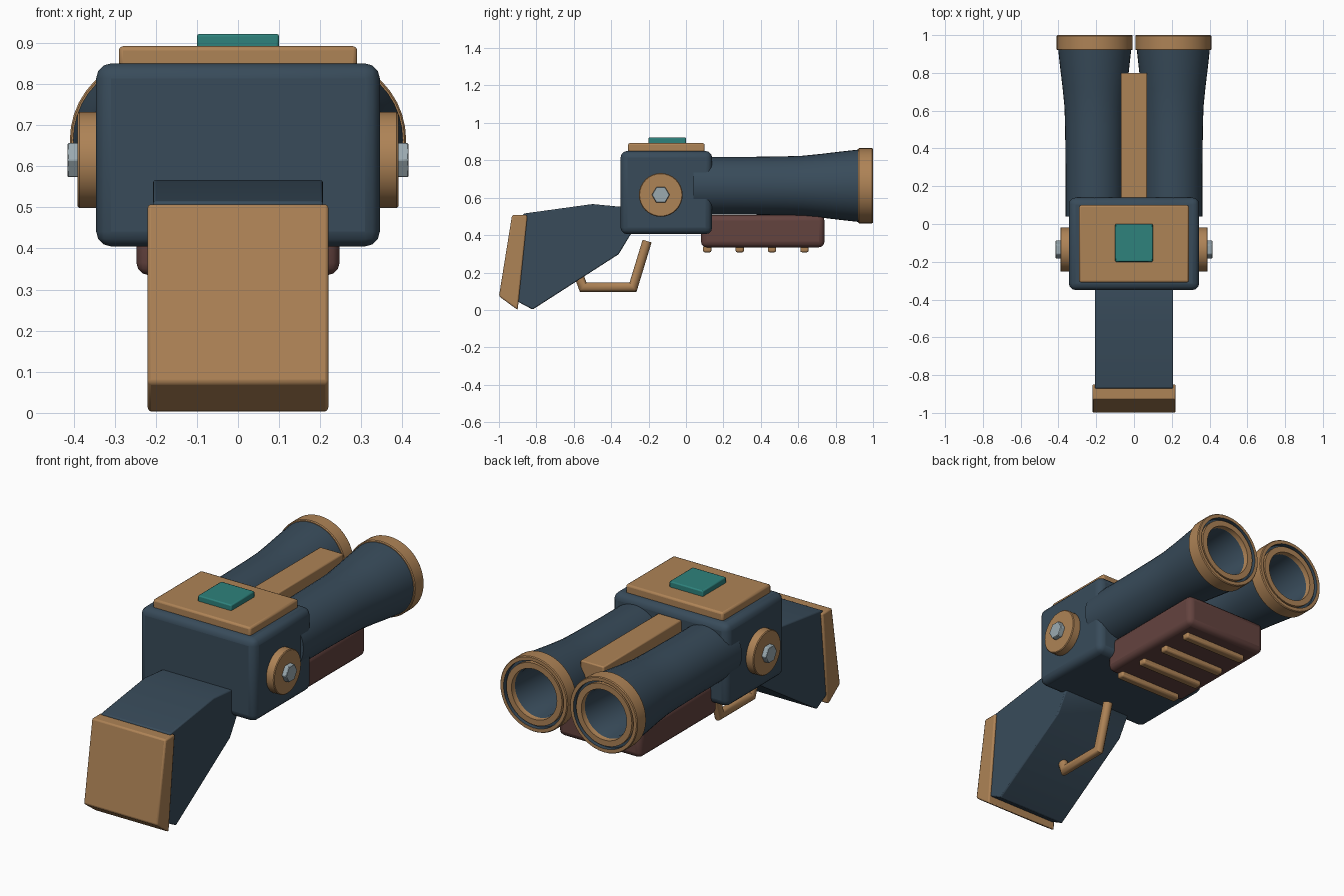
import bpy, bmesh, math
from mathutils import Vector

if "Cube" in bpy.data.objects:
    bpy.data.objects.remove(bpy.data.objects["Cube"])


def material(name, r, g, b):
    m = bpy.data.materials.new(name)
    m.diffuse_color = [(c / 255 / 12.92) if c < 11 else ((c / 255 + 0.055) / 1.055) ** 2.4
                       for c in (r, g, b)] + [1]
    m.use_nodes = True
    m.node_tree.nodes["Principled BSDF"].inputs["Base Color"].default_value = m.diffuse_color
    return m


SLATE = material("slate blue", 56, 75, 90)
BRASS = material("brass", 174, 131, 86)
MAROON = material("maroon", 100, 67, 63)
TEAL = material("teal", 46, 130, 124)
STEEL = material("steel", 155, 170, 176)


def finish(name, bm, mats, bevel=0.0, segments=2, angle=35):
    """Turn a bmesh into a smooth-shaded object with optional rounded edges."""
    bmesh.ops.recalc_face_normals(bm, faces=bm.faces)
    me = bpy.data.meshes.new(name)
    bm.to_mesh(me)
    bm.free()
    for m in mats:
        me.materials.append(m)
    ob = bpy.data.objects.new(name, me)
    bpy.context.collection.objects.link(ob)
    if bevel:
        mod = ob.modifiers.new("rounded_edges", 'BEVEL')
        mod.width, mod.segments = bevel, segments
        mod.limit_method = 'ANGLE'
        mod.angle_limit = math.radians(30)
    bpy.ops.object.select_all(action='DESELECT')
    ob.select_set(True)
    bpy.context.view_layer.objects.active = ob
    bpy.ops.object.shade_smooth_by_angle(angle=math.radians(angle))
    return ob


def box(name, lo, hi, mat, bevel=0.008, segments=2):
    bm = bmesh.new()
    bmesh.ops.create_cube(bm, size=1)
    for v in bm.verts:
        v.co = [(a + b) / 2 + c * (b - a) for a, b, c in zip(lo, hi, v.co)]
    return finish(name, bm, [mat], bevel, segments)


def extrude_profile(name, pts, half, mat, bevel):
    """Side profile of (y, z) points extruded across x."""
    bm = bmesh.new()
    f = bm.faces.new([bm.verts.new((-half, y, z)) for y, z in pts])
    r = bmesh.ops.extrude_face_region(bm, geom=[f])
    for v in r["geom"]:
        if isinstance(v, bmesh.types.BMVert):
            v.co.x = half
    return finish(name, bm, [mat], bevel)


def lathe(name, pts, cx, cz, mats, n=40):
    """Spin (radius, y, material) points around an axis along y."""
    bm = bmesh.new()
    rings = []
    for r, y, _ in pts:
        rings.append([bm.verts.new((cx + r * math.cos(2 * math.pi * i / n), y,
                                    cz + r * math.sin(2 * math.pi * i / n))) for i in range(n)])
    for k in range(len(pts) - 1):
        for i in range(n):
            j = (i + 1) % n
            f = bm.faces.new((rings[k][i], rings[k][j], rings[k + 1][j], rings[k + 1][i]))
            f.material_index = pts[k][2]
    for ring, k in ((rings[0], 0), (rings[-1], -1)):
        bm.faces.new(ring).material_index = pts[k][2]
    return finish(name, bm, mats)


def disc(name, x0, x1, y, z, r, n, mat, bevel):
    """Cylinder lying along x."""
    x0, x1 = sorted((x0, x1))
    bm = bmesh.new()
    ring = [bm.verts.new((x0, y + r * math.cos(2 * math.pi * i / n),
                          z + r * math.sin(2 * math.pi * i / n))) for i in range(n)]
    f = bm.faces.new(ring)
    r = bmesh.ops.extrude_face_region(bm, geom=[f])
    for v in r["geom"]:
        if isinstance(v, bmesh.types.BMVert):
            v.co.x = x1
    return finish(name, bm, [mat], bevel, 1)


# Receiver with its top plate and button
box("receiver", (-0.345, -0.35, 0.405), (0.345, 0.14, 0.85), SLATE, 0.036, 3)
box("top_plate", (-0.29, -0.31, 0.83), (0.29, 0.10, 0.892), BRASS, 0.01)
box("top_button", (-0.10, -0.20, 0.88), (0.10, 0.0, 0.922), TEAL, 0.006)

# Flared barrels with brass muzzle rings and hollow bores
barrel = [(0.154, 0.04, 0), (0.154, 0.30, 0), (0.157, 0.52, 0), (0.160, 0.62, 0),
          (0.170, 0.72, 0), (0.182, 0.82, 0), (0.193, 0.92, 1),
          (0.197, 0.92, 1), (0.201, 0.925, 1), (0.201, 0.995, 1), (0.197, 1.0, 1),
          (0.179, 1.0, 0), (0.179, 0.975, 0), (0.166, 0.975, 1),
          (0.166, 0.995, 1), (0.135, 0.995, 1), (0.135, 0.965, 0), (0.128, 0.95, 0),
          (0.125, 0.50, 0)]
for side, s in (("left", -1), ("right", 1)):
    lathe(side + "_barrel", barrel, s * 0.208, 0.664, [SLATE, BRASS])
    # Pivot disc and hex bolt
    disc(side + "_pivot_disc", s * 0.33, s * 0.39, -0.135, 0.615, 0.117, 32, BRASS, 0.004)
    disc(side + "_hex_bolt", s * 0.38, s * 0.415, -0.135, 0.615, 0.048, 6, STEEL, 0.003)

# Rib between the barrels
box("barrel_rib", (-0.07, 0.10, 0.69), (0.07, 0.80, 0.81), BRASS, 0.006)

# Fore grip with ridges underneath
box("fore_grip", (-0.247, 0.08, 0.335), (0.247, 0.74, 0.508), MAROON, 0.03, 3)
for i in range(4):
    y = 0.114 + i * 0.173
    box(f"grip_ridge_{i + 1}", (-0.19, y - 0.022, 0.308), (0.19, y + 0.022, 0.345), BRASS, 0.009)

# Stock and butt plate
extrude_profile("stock", [(-0.87, 0.515), (-0.50, 0.566), (-0.28, 0.545), (-0.28, 0.43),
                          (-0.36, 0.298), (-0.82, 0.002), (-0.91, 0.05)], 0.207, SLATE, 0.006)
extrude_profile("butt_plate", [(-0.93, 0.507), (-0.848, 0.507), (-0.90, 0.0),
                               (-1.0, 0.073)], 0.22, BRASS, 0.008)

# Bent trigger guard swept along its path with mitred corners
path = [Vector((0, y, z)) for y, z in ((-0.575, 0.19), (-0.55, 0.122), (-0.283, 0.122), (-0.208, 0.368))]
bm = bmesh.new()
rings = []
for k, p in enumerate(path):
    a = (p - path[k - 1]).normalized() if k else (path[1] - p).normalized()
    b = (path[k + 1] - p).normalized() if k < len(path) - 1 else a
    t = (a + b).normalized()
    side = Vector((0, -t.z, t.y)) / t.dot(a)
    rings.append([bm.verts.new(p + 0.025 * (Vector((math.cos(q), 0, 0)) + side * math.sin(q)))
                  for q in (2 * math.pi * i / 12 for i in range(12))])
for r0, r1 in zip(rings, rings[1:]):
    for i in range(12):
        j = (i + 1) % 12
        bm.faces.new((r0[i], r0[j], r1[j], r1[i]))
bm.faces.new(rings[0])
bm.faces.new(rings[-1])
finish("trigger_guard", bm, [BRASS])
